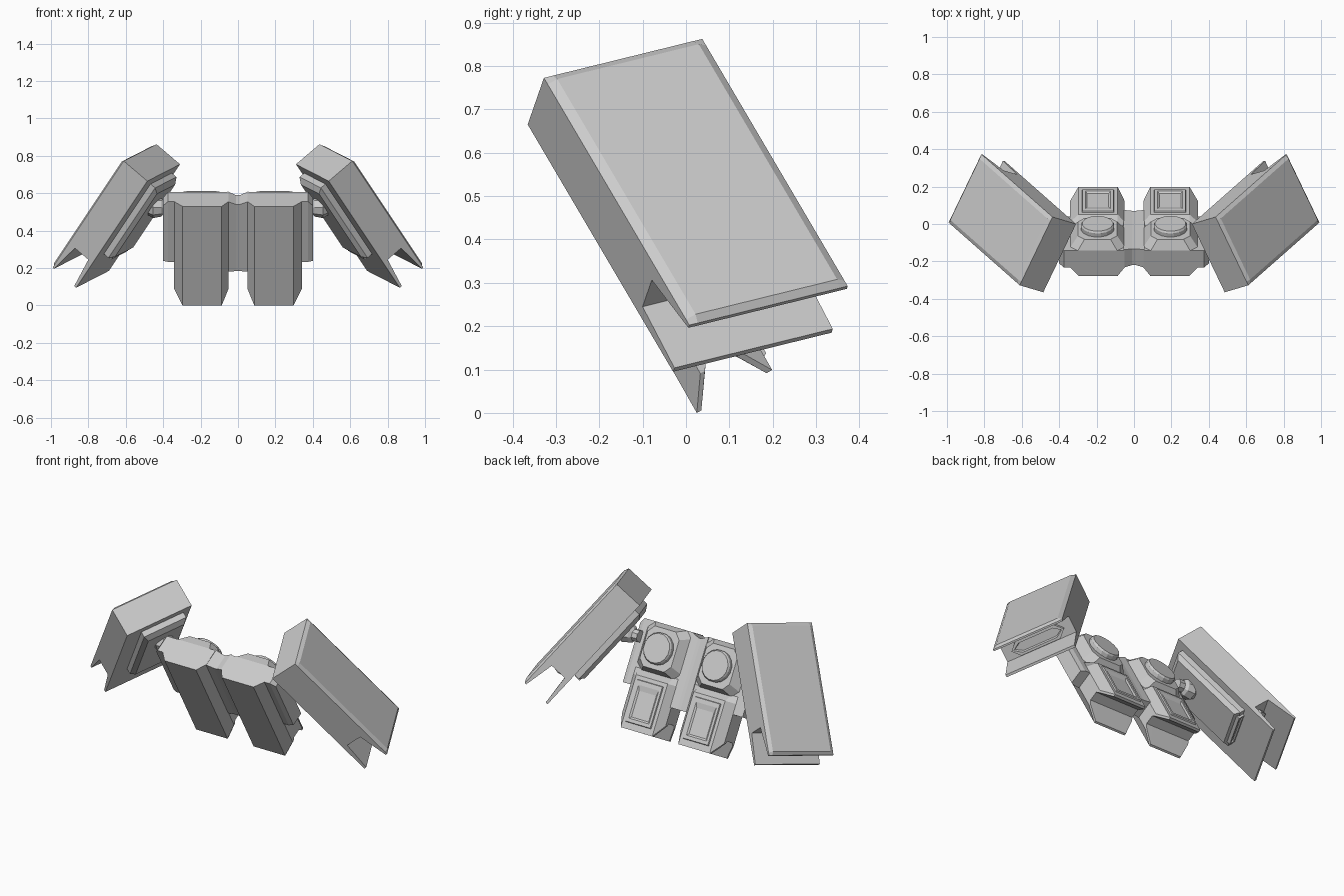
import bpy, bmesh
from math import cos, sin, tau
from mathutils import Vector

if "Cube" in bpy.data.objects:
    bpy.data.objects.remove(bpy.data.objects["Cube"])

# Tilted frames: origin plus three axes (right-hand side; the left is mirrored)
HIP = (Vector((0, -.277, .53)), Vector((1, 0, 0)), Vector((0, .495, -.869)), Vector((0, .869, .495)))
POD = (Vector((.62, -.325, .78)), Vector((-.423, .882, .217)),
       Vector((.499, .44, -.748)), Vector((-.742, -.22, -.632)))


def loft(name, frame, rings, side=1):
    """Closed solid through equal-sized rings of local points."""
    o, a, b, c = frame
    bm = bmesh.new()
    vr = []
    for ring in rings:
        row = []
        for p in ring:
            q = o + a * p[0] + b * p[1] + c * p[2]
            row.append(bm.verts.new((q.x * side, q.y, q.z)))
        vr.append(row)
    n = len(vr[0])
    for r0, r1 in zip(vr, vr[1:]):
        for i in range(n):
            j = (i + 1) % n
            bm.faces.new((r0[i], r0[j], r1[j], r1[i]))
    bm.faces.new(vr[0])
    bm.faces.new(vr[-1])
    bmesh.ops.recalc_face_normals(bm, faces=bm.faces)
    me = bpy.data.meshes.new(name)
    bm.to_mesh(me)
    bm.free()
    ob = bpy.data.objects.new(name, me)
    bpy.context.collection.objects.link(ob)
    return ob


def across(x, profile):
    return [(x, p, q) for p, q in profile]


def rect(x0, x1, y0, y1, h):
    return [(x0, y0, h), (x1, y0, h), (x1, y1, h), (x0, y1, h)]


def hip_profile(f, b, t):
    return [(0, f), (t, f), (t, f + .012), (.52, .075), (.52, .13), (t, b - .015),
            (t, b), (.31, b), (.27, .155), (0, .155)]


def pod_profile(w):
    return [(0, .012), (.02, w), (.745, w), (.762, .012), (.762, .022), (.587, .055),
            (.587, .152), (.762, .168), (.762, .182), (0, .182)]


def hexagon(v, inset):
    i = inset
    return [(.05 + i, v, .104), (.09 + i, v, .062 + i), (.324 - i, v, .062 + i),
            (.364 - i, v, .104), (.324 - i, v, .146 - i), (.09 + i, v, .146 - i)]


for side, tag in ((1, "right"), (-1, "left")):
    # Hip skirt block with chamfered sides and notched lower end
    edge, mid = hip_profile(.052, .155, .535), hip_profile(0, .2, .61)
    loft("skirt_block_" + tag, HIP, [across(.05, edge), across(.087, mid),
                                     across(.297, mid), across(.342, edge)], side)

    # Rear mound rising to a round cap
    def ring(rx, rs, n, k=1.0):
        clamp = lambda t: max(-1, min(1, t * k))
        return [(.195 + rx * clamp(cos(tau * (i + .5) / 16)),
                 .14 + rs * clamp(sin(tau * (i + .5) / 16)), n) for i in range(16)]
    loft("rear_mound_" + tag, HIP, [ring(.145, .14, .12, 1.3), ring(.145, .14, .155, 1.3),
                                    ring(.105, .115, .21, 1.2)], side)
    loft("round_cap_" + tag, HIP, [ring(.09, .09, .2), ring(.09, .09, .232),
                                   ring(.083, .083, .242)], side)

    # Sunken rear panel with raised rim
    loft("rear_panel_" + tag, HIP, [rect(.105, .28, .33, .575, .195), rect(.11, .275, .335, .57, .207),
                                    rect(.125, .26, .36, .55, .207), rect(.135, .25, .39, .54, .2)], side)

    # Outer hip flank
    flank = [(0, .05), (.37, .05), (.37, .155), (0, .155)]
    tip = [(.03, .06), (.37, .06), (.37, .145), (.03, .145)]
    loft("hip_flank_" + tag, HIP, [across(.32, flank), across(.375, flank), across(.4, tip)], side)

    # Side pod: bevelled outer plate, forked lower end
    loft("side_pod_" + tag, POD, [across(0, pod_profile(.012)), across(.022, pod_profile(0)),
                                  across(.392, pod_profile(0)), across(.414, pod_profile(.012))], side)

    # Hexagonal frame in the fork
    loft("fork_frame_" + tag, POD, [hexagon(.58, 0), hexagon(.607, 0),
                                    hexagon(.607, .014), hexagon(.59, .018)], side)

    # Stepped mount on the inner face of the pod
    loft("mount_base_" + tag, POD, [rect(.1, .37, .05, .55, .17), rect(.1, .37, .05, .55, .215),
                                    rect(.12, .35, .08, .53, .237)], side)
    end = lambda v, i: [(.13 + i, v, .187 + i), (.34 - i, v, .187 + i),
                        (.34 - i, v, .225 - i), (.13 + i, v, .225 - i)]
    loft("mount_vent_" + tag, POD, [end(.52, 0), end(.562, 0), end(.562, .008), end(.553, .008)], side)

    # Faceted joint between pod and hip
    axis = (Vector((.44, -.075, .525)), Vector((1, 0, 0)), Vector((0, 1, 0)), Vector((0, 0, 1)))
    loft("joint_" + tag, axis, [[(x, r * cos(tau * i / 8), r * sin(tau * i / 8)) for i in range(8)]
                                for x, r in ((-.08, .035), (-.045, .035), (-.03, .05),
                                             (.015, .058), (.045, .04), (.06, .02))], side)

# Central connector
core = [(.02, .055), (.43, .055), (.43, .155), (.02, .155)]
wide = [(0, .05), (.43, .05), (.43, .16), (0, .16)]
loft("centre_connector", HIP, [across(-.055, wide), across(-.01, core),
                               across(.01, core), across(.055, wide)])
